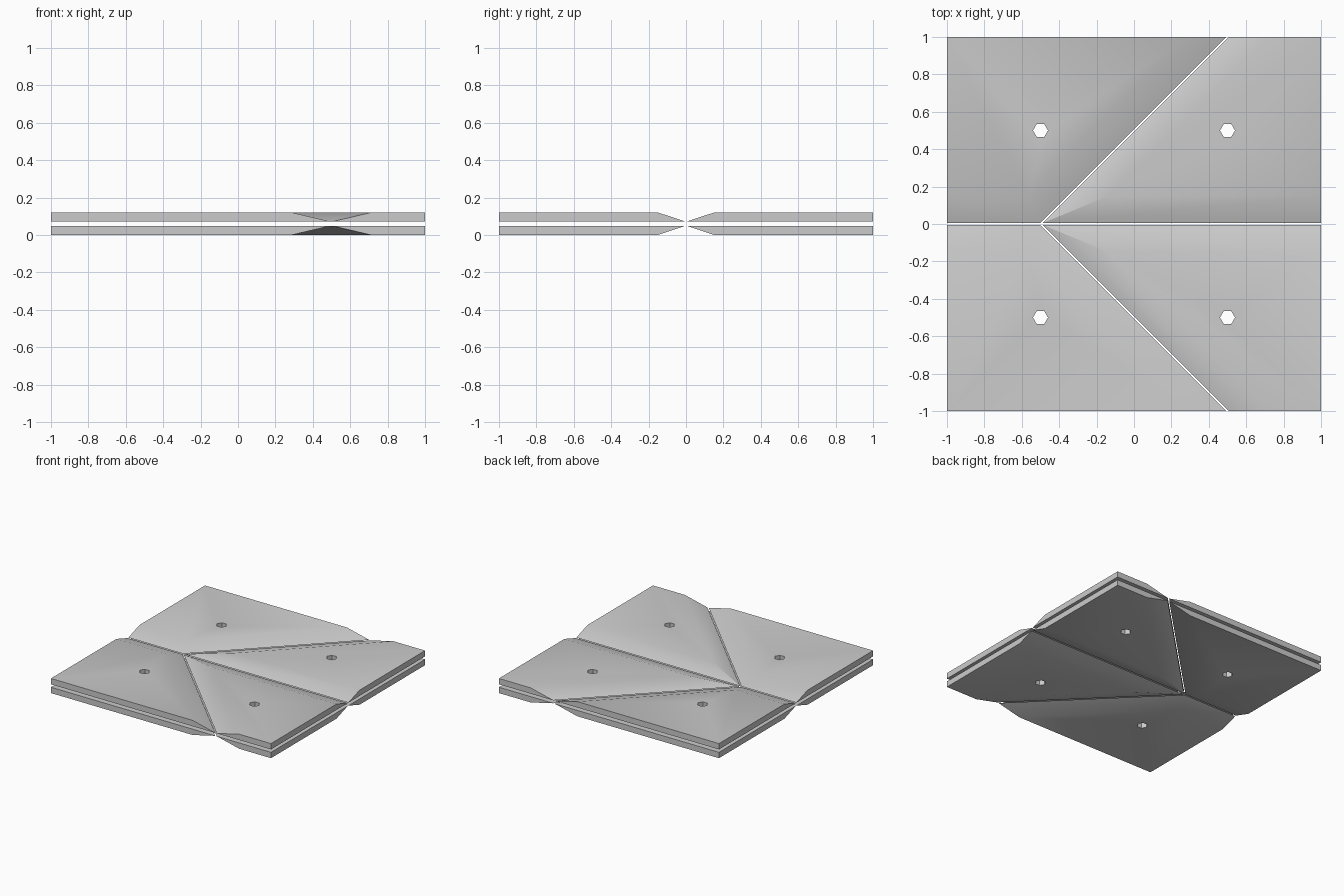
import bpy, bmesh, math

GAP = 0.005      # half clearance along each crease
BEVEL = 0.15     # distance from crease to full thickness
THICK = 0.048
HEIGHT = 0.12
ROOT2 = math.sqrt(2)

cube = bpy.data.objects.get("Cube")
if cube:
    bpy.data.objects.remove(cube, do_unlink=True)

grey = bpy.data.materials.new("light grey")
grey.use_nodes = True
colour = (0.6, 0.6, 0.6, 1)
grey.diffuse_color = colour
grey.node_tree.nodes["Principled BSDF"].inputs["Base Color"].default_value = colour


def outline(d, side, flip):
    """Panel outline kept a distance d away from its two creases."""
    return [(-0.5 + d + side * d * ROOT2, flip * d), (side, flip * d),
            (side, flip), (0.5 + side * d * ROOT2, flip)]


def make_object(name, bm):
    bmesh.ops.recalc_face_normals(bm, faces=bm.faces[:])
    mesh = bpy.data.meshes.new(name)
    bm.to_mesh(mesh)
    bm.free()
    mesh.materials.append(grey)
    obj = bpy.data.objects.new(name, mesh)
    bpy.context.collection.objects.link(obj)
    return obj


# Six-sided cutters for the bolt holes
bm = bmesh.new()
for x in (-0.5, 0.5):
    for y in (-0.5, 0.5):
        ring = [bm.verts.new((x + 0.04 * math.cos(i * math.pi / 3),
                              y + 0.04 * math.sin(i * math.pi / 3), -0.1)) for i in range(6)]
        base = bm.faces.new(ring)
        top = bmesh.ops.extrude_face_region(bm, geom=[base])["geom"]
        for v in top:
            if isinstance(v, bmesh.types.BMVert):
                v.co.z = 0.3
cutter = make_object("hole_cutter", bm)
cutter.hide_render = True


def panel(name, side, flip, inner_z, outer_z):
    """Flat inner face, outer face chamfered to a knife edge at the creases."""
    bm = bmesh.new()
    inner = [bm.verts.new((x, y, inner_z)) for x, y in outline(GAP, side, flip)]
    outer = [bm.verts.new((x, y, outer_z)) for x, y in outline(BEVEL, side, flip)]
    bm.faces.new(inner)
    bm.faces.new(outer)
    for i in range(4):
        j = (i + 1) % 4
        bm.faces.new((inner[i], inner[j], outer[j], outer[i]))
    obj = make_object(name, bm)
    mod = obj.modifiers.new("bolt hole", 'BOOLEAN')
    mod.operation = 'DIFFERENCE'
    mod.solver = 'EXACT'
    mod.object = cutter
    bpy.ops.object.select_all(action='DESELECT')
    obj.select_set(True)
    bpy.context.view_layer.objects.active = obj
    bpy.ops.object.modifier_apply(modifier=mod.name)
    bpy.ops.object.shade_smooth_by_angle(angle=math.radians(30))


# Four fold panels in each of two mirrored layers
for layer, inner_z, outer_z in (("lower", THICK, 0), ("upper", HEIGHT - THICK, HEIGHT)):
    for flip, depth in ((-1, "front"), (1, "back")):
        for side, hand in ((-1, "right"), (1, "left")):
            panel(f"{layer}_{depth}_{hand}_panel", side, flip, inner_z, outer_z)

bpy.data.objects.remove(cutter, do_unlink=True)
